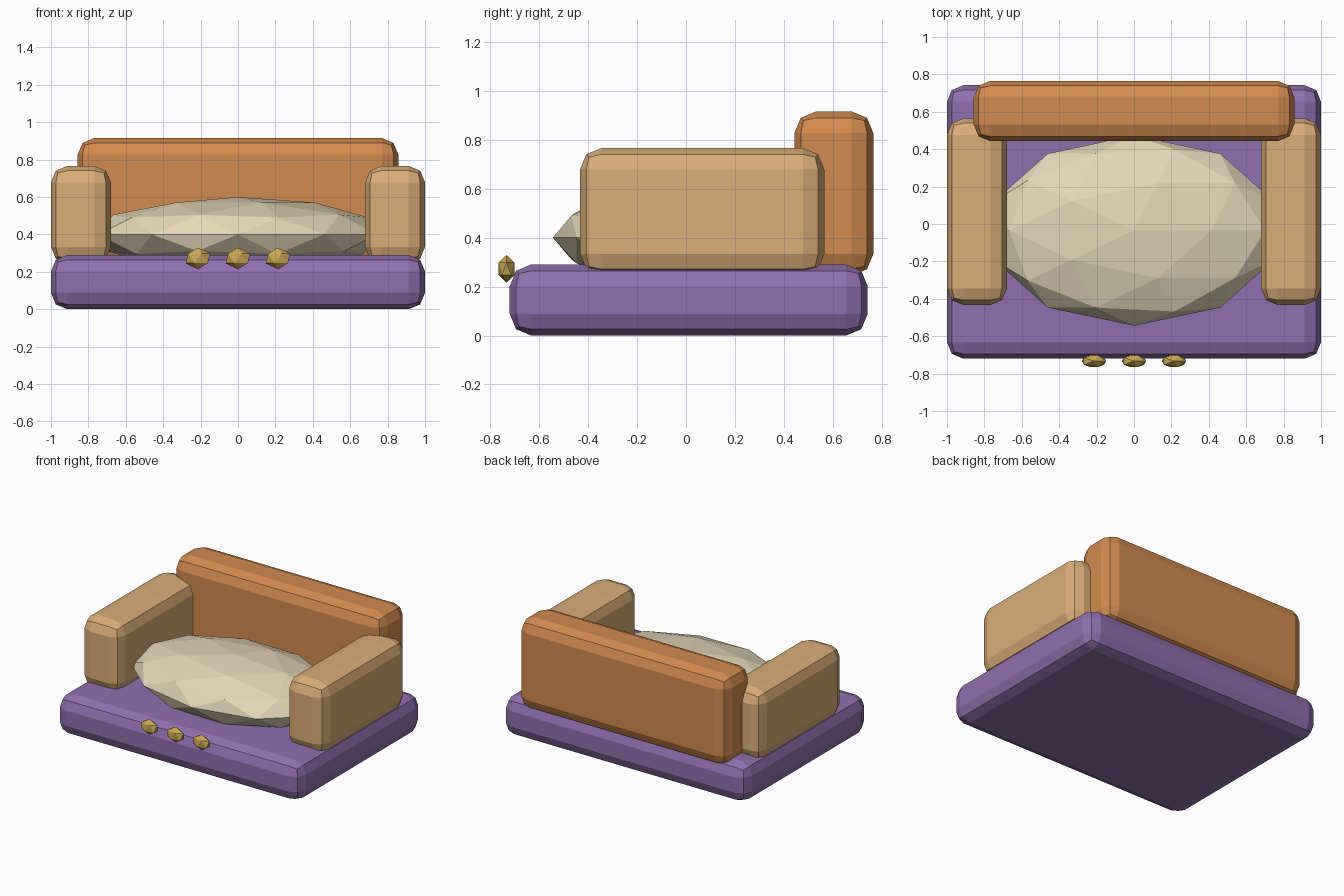
import bpy

if "Cube" in bpy.data.objects:
    bpy.data.objects.remove(bpy.data.objects["Cube"])


def material(name, rgb):
    m = bpy.data.materials.new(name)
    m.diffuse_color = (*rgb, 1)
    m.use_nodes = True
    m.node_tree.nodes["Principled BSDF"].inputs["Base Color"].default_value = m.diffuse_color
    return m


purple = material("purple", (0.28, 0.16, 0.42))
orange = material("orange", (0.65, 0.26, 0.08))
tan = material("tan", (0.70, 0.42, 0.19))
cream = material("cream", (0.78, 0.68, 0.48))
gold = material("gold", (0.60, 0.40, 0.09))


def padded_box(name, lo, hi, mat, bevel=0.088):
    """Box between two corners with a chunky two-step bevel."""
    centre = [(a + b) / 2 for a, b in zip(lo, hi)]
    bpy.ops.mesh.primitive_cube_add(size=1, location=centre)
    ob = bpy.context.object
    ob.name = name
    ob.scale = [b - a for a, b in zip(lo, hi)]
    bpy.ops.object.transform_apply(location=False, rotation=False, scale=True)
    mod = ob.modifiers.new("soft_edges", 'BEVEL')
    mod.width = bevel
    mod.segments = 2
    ob.data.materials.append(mat)
    return ob


def faceted_ball(name, centre, radii, subdivisions, mat):
    """Low-poly icosphere stretched to the given radii."""
    bpy.ops.mesh.primitive_ico_sphere_add(subdivisions=subdivisions, radius=1, location=centre)
    ob = bpy.context.object
    ob.name = name
    ob.scale = radii
    bpy.ops.object.transform_apply(location=False, rotation=False, scale=True)
    ob.data.materials.append(mat)
    return ob


# Base slab and backrest
padded_box("base", (-1, -0.72, 0), (1, 0.742, 0.29), purple)
padded_box("backrest", (-0.857, 0.443, 0.245), (0.857, 0.765, 0.915), orange)

# Armrests, one per side
for side, x0, x1 in (("left", -1, -0.68), ("right", 0.68, 1)):
    padded_box(f"{side}_armrest", (x0, -0.433, 0.245), (x1, 0.565, 0.766), tan)

# Plump seat cushion
faceted_ball("seat_cushion", (0, -0.035, 0.4), (0.785, 0.509, 0.2), 2, cream)

# Row of beads along the front edge
for i in (-1, 0, 1):
    faceted_ball(f"front_bead_{i + 2}", (0.214 * i, -0.733, 0.272), (0.073, 0.0375, 0.057), 1, gold)
